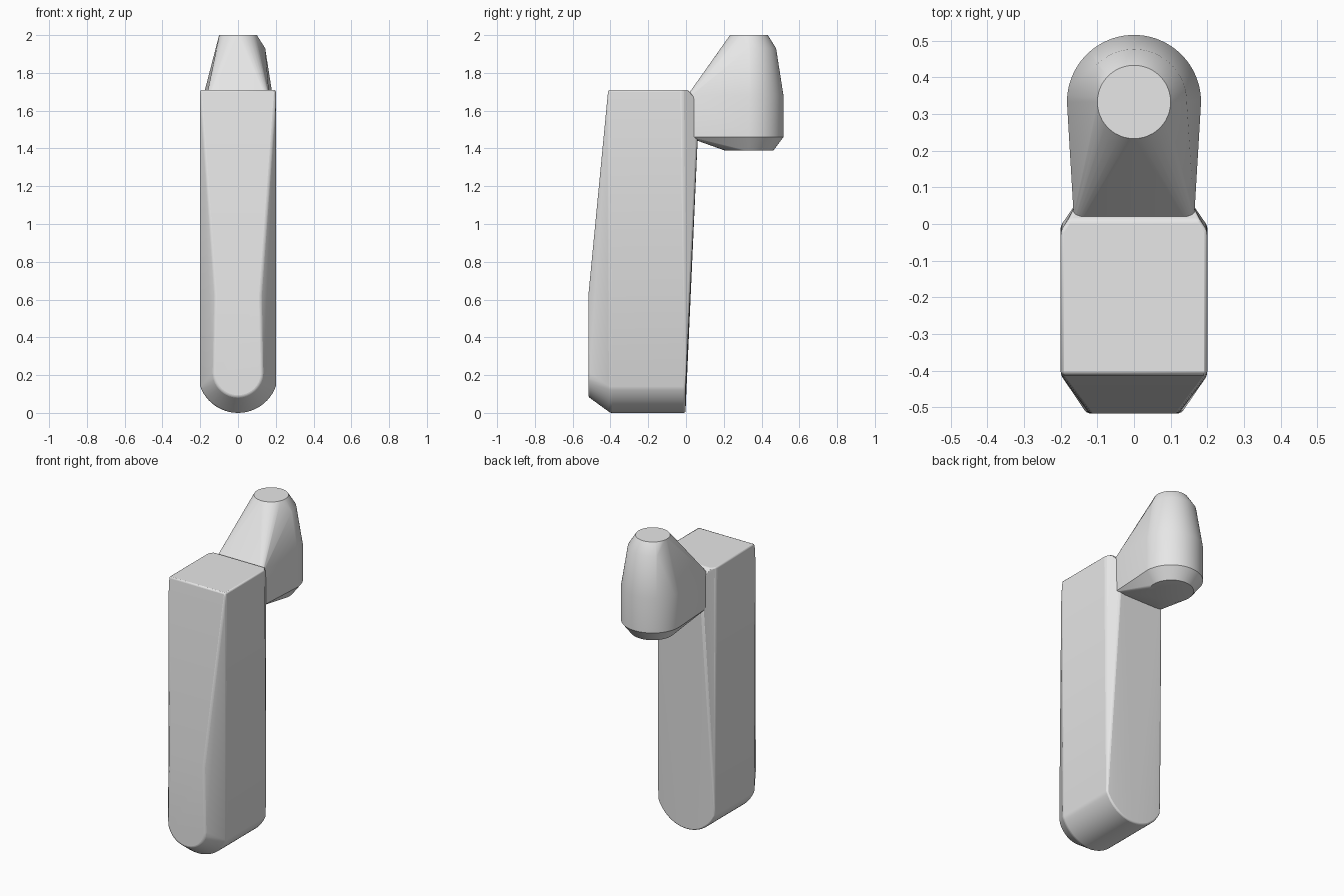
import bpy
import bmesh
from math import sin, cos, radians, pi

cube = bpy.data.objects.get("Cube")
if cube:
    bpy.data.objects.remove(cube, do_unlink=True)

grey = bpy.data.materials.new("plain grey")
grey.use_nodes = True
COLOUR = (0.8, 0.8, 0.8, 1)
grey.diffuse_color = COLOUR
grey.node_tree.nodes["Principled BSDF"].inputs["Base Color"].default_value = COLOUR


def hull_part(name, points, bevel):
    """Wrap points in a convex shell with softened edges."""
    bm = bmesh.new()
    for p in points:
        bm.verts.new(p)
    bmesh.ops.remove_doubles(bm, verts=bm.verts, dist=0.0005)
    res = bmesh.ops.convex_hull(bm, input=bm.verts)
    loose = {v for v in res["geom_interior"] + res["geom_unused"]
             if isinstance(v, bmesh.types.BMVert)}
    bmesh.ops.delete(bm, geom=list(loose), context="VERTS")
    bmesh.ops.dissolve_limit(bm, angle_limit=radians(0.5),
                             verts=bm.verts, edges=bm.edges)
    bmesh.ops.recalc_face_normals(bm, faces=bm.faces)
    mesh = bpy.data.meshes.new(name)
    bm.to_mesh(mesh)
    bm.free()
    mesh.materials.append(grey)
    obj = bpy.data.objects.new(name, mesh)
    bpy.context.collection.objects.link(obj)
    if bevel:
        mod = obj.modifiers.new("soft edges", "BEVEL")
        mod.width = bevel
        mod.segments = 3
        mod.limit_method = "ANGLE"
        mod.angle_limit = radians(25)
    bpy.ops.object.select_all(action="DESELECT")
    obj.select_set(True)
    bpy.context.view_layer.objects.active = obj
    bpy.ops.object.shade_smooth_by_angle(angle=radians(28))
    return obj


def bottom_arc(y, radius, bottom, half_angle, n=24):
    """Rounded lower end, in the x-z plane."""
    angles = [radians(half_angle) * (2 * i / n - 1) for i in range(n + 1)]
    return [(radius * sin(a), y, bottom + radius * (1 - cos(a))) for a in angles]


def ring(radius, z, start=0, end=360, y=0.333, n=48):
    """Horizontal circle or arc around the knob axis."""
    angles = [radians(start + (end - start) * i / n) for i in range(n + 1)]
    return [(radius * cos(a), y + radius * sin(a), z) for a in angles]


def mirrored(points):
    return [(s * x, y, z) for x, y, z in points for s in (-1, 1)]


# Long body with a rounded lower end and a tapered front
body = bottom_arc(-0.517, 0.13, 0.085, 85)
body += bottom_arc(-0.40, 0.213, 0, 70) + bottom_arc(-0.003, 0.213, 0, 70)
body += mirrored([
    (0.12, -0.517, 0.62),
    (0.2, -0.412, 1.71),
    (0.2, -0.02, 1.71),
    (0.18, 0.01, 1.71),
    (0.15, 0.07, 1.64),
])
hull_part("body", body, 0.014)

# Knob behind the top, drawn forward to a rounded flat face
knob = ring(0.1, 2.0) + ring(0.144, 1.93, 0, 135)
knob += ring(0.183, 1.68, 0, 180) + ring(0.183, 1.46, 0, 180)
knob += ring(0.13, 1.39)
for z in (1.46, 1.68):
    corner = [(0.143 + 0.022 * cos(a), 0.029 - 0.022 * sin(a), z)
              for a in (i * pi / 12 for i in range(7))]
    knob += mirrored(corner)
hull_part("knob", knob, 0)
